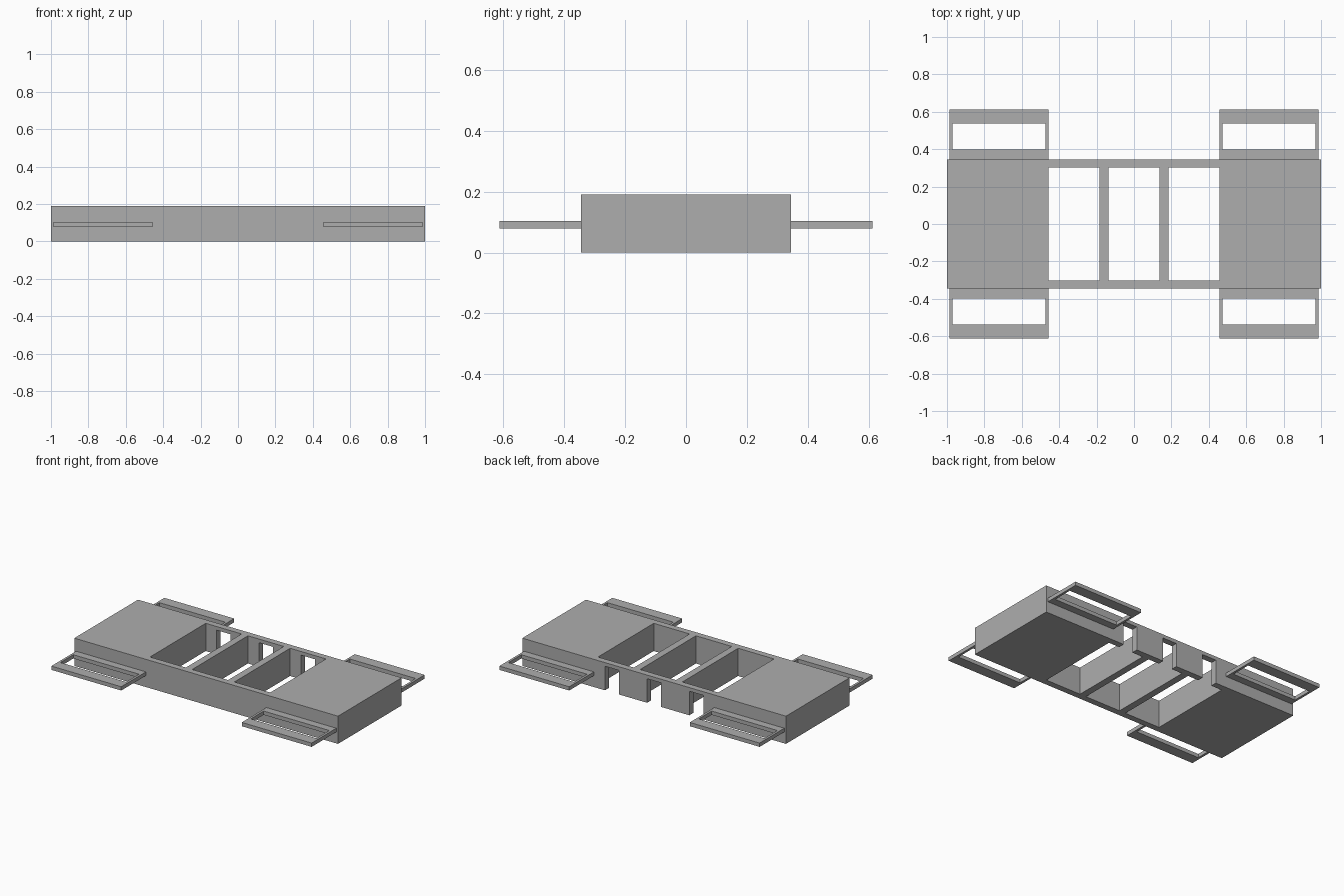
import bpy

cube = bpy.data.objects.get("Cube")
if cube:
    bpy.data.objects.remove(cube, do_unlink=True)

grey = bpy.data.materials.new("plain grey")
grey.use_nodes = True
colour = (0.42, 0.42, 0.42, 1)
grey.diffuse_color = colour
grey.node_tree.nodes["Principled BSDF"].inputs["Base Color"].default_value = colour


def box(name, x, y, z):
    """Box from (low, high) ranges on each axis."""
    corners = [(a, b, c) for a in sorted(x) for b in sorted(y) for c in sorted(z)]
    faces = [(0, 1, 3, 2), (4, 6, 7, 5), (0, 4, 5, 1),
             (2, 3, 7, 6), (0, 2, 6, 4), (1, 5, 7, 3)]
    mesh = bpy.data.meshes.new(name)
    mesh.from_pydata(corners, [], faces)
    mesh.materials.append(grey)
    obj = bpy.data.objects.new(name, mesh)
    bpy.context.collection.objects.link(obj)
    return obj


def cut(obj, x, y, z):
    """Cut a box-shaped opening out of an object."""
    cutter = box("cutter", x, y, z)
    cutter.hide_render = True
    mod = obj.modifiers.new("opening", 'BOOLEAN')
    mod.operation = 'DIFFERENCE'
    mod.solver = 'EXACT'
    mod.object = cutter
    graph = bpy.context.evaluated_depsgraph_get()
    mesh = bpy.data.meshes.new_from_object(obj.evaluated_get(graph))
    obj.modifiers.clear()
    obj.data = mesh
    bpy.data.objects.remove(cutter, do_unlink=True)


HEIGHT = 0.19
HALF_DEPTH = 0.345
INNER = 0.302
THROUGH = (-0.1, HEIGHT + 0.1)

# Body: solid ends, three open bays, and a notch in the back wall of each bay
body = box("body", (-1, 1), (-HALF_DEPTH, HALF_DEPTH), (0, HEIGHT))
for centre in (-0.32, 0, 0.32):
    cut(body, (centre - 0.136, centre + 0.136), (-INNER, INNER), THROUGH)
    cut(body, (centre - 0.053, centre + 0.053), (INNER - 0.05, 0.4), (-0.1, HEIGHT - 0.025))

# Four flat side loops, each with a long slot
for side_x, x_name in ((-1, "right"), (1, "left")):
    for side_y, y_name in ((-1, "front"), (1, "back")):
        loop = box(f"{y_name}_{x_name}_side_loop",
                   (side_x * 0.457, side_x * 0.987),
                   (side_y * HALF_DEPTH, side_y * 0.612), (0.078, 0.104))
        cut(loop, (side_x * 0.473, side_x * 0.971),
            (side_y * 0.397, side_y * 0.537), THROUGH)
